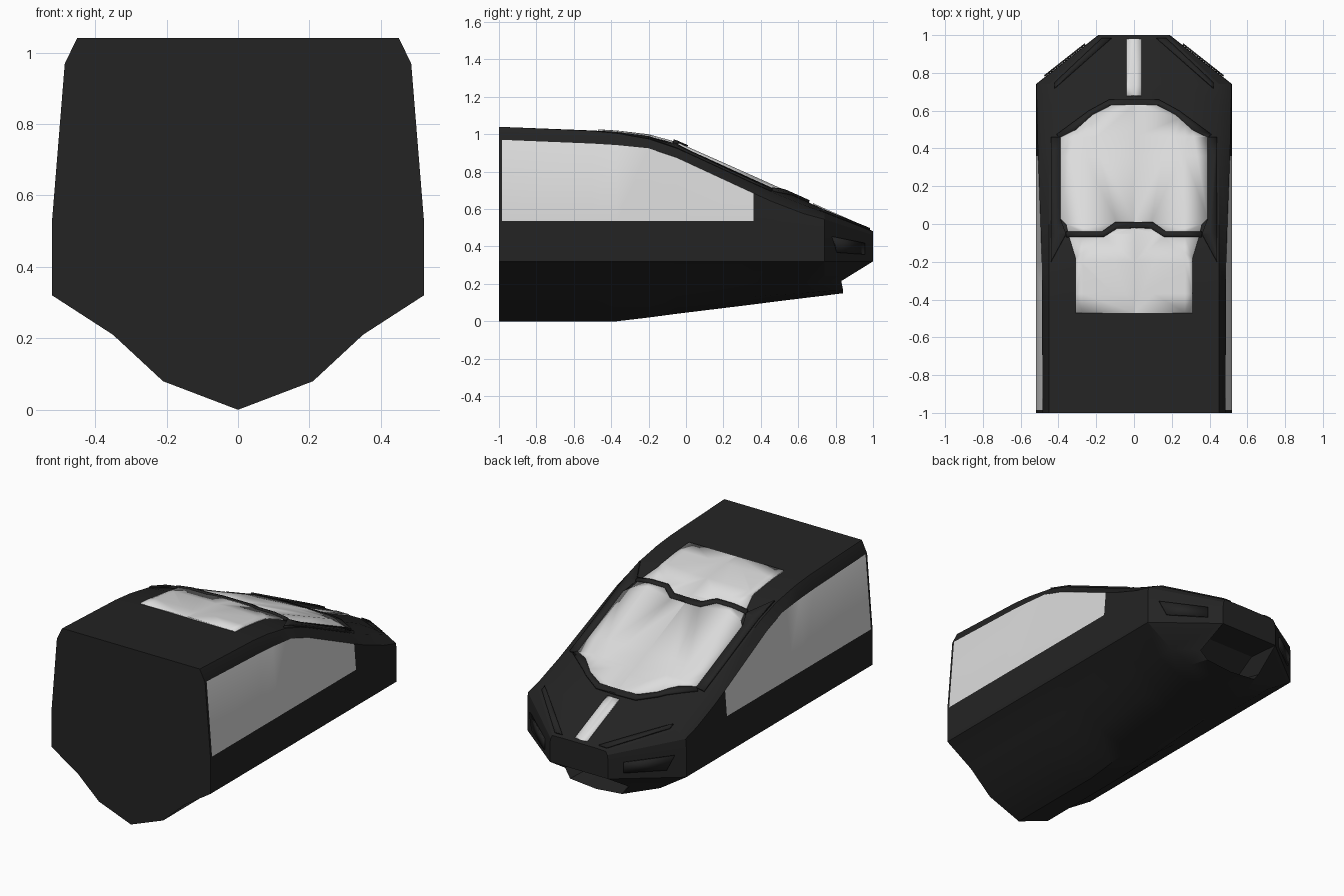
import bpy, bmesh
from mathutils import Vector

if "Cube" in bpy.data.objects:
    bpy.data.objects.remove(bpy.data.objects["Cube"])


def material(name, r, g, b):
    m = bpy.data.materials.new(name)
    m.diffuse_color = (r, g, b, 1)
    m.use_nodes = True
    m.node_tree.nodes["Principled BSDF"].inputs["Base Color"].default_value = m.diffuse_color
    return m


DARK = material("dark hull", 0.017, 0.017, 0.017)
GLASS = material("pale glass", 0.72, 0.72, 0.72)


def finish(name, bm, mats, angle=0.5):
    me = bpy.data.meshes.new(name)
    bm.to_mesh(me)
    bm.free()
    ob = bpy.data.objects.new(name, me)
    bpy.context.collection.objects.link(ob)
    for m in mats:
        me.materials.append(m)
    bpy.ops.object.select_all(action='DESELECT')
    ob.select_set(True)
    bpy.context.view_layer.objects.active = ob
    bpy.ops.object.shade_smooth_by_angle(angle=angle)
    return ob


# Hull stations: y, keel z, chine z, window top z, roof edge z, roof centre z
STATIONS = [
    (-1.0, 0.0, 0.08, 0.970, 1.040, 1.040),
    (-0.985, 0.0, 0.08, 0.970, 1.039, 1.039),
    (-0.5, 0.0, 0.08, 0.950, 1.018, 1.020),
    (-0.37, 0.0, 0.08, 0.942, 1.005, 1.012),
    (-0.2, 0.02, 0.09, 0.925, 0.975, 0.992),
    (-0.05, 0.04, 0.10, 0.875, 0.925, 0.950),
    (0.36, 0.09, 0.13, 0.685, 0.735, 0.768),
    (0.46, 0.103, 0.14, 0.640, 0.690, 0.723),
    (0.63, 0.124, 0.15, 0.575, 0.622, 0.647),
    (0.74, 0.137, 0.16, 0.545, 0.582, 0.597),
]


def half_section(y, keel, chine, win, edge, crown):
    """Right half of a hull section, from keel to roof centre."""
    f = max(0, (y - 0.36) / 0.38)
    z4 = 0.535 - 0.04 * f
    px = 0.52 - (win - z4) * 0.081
    return [(0, y, keel), (0.21, y, chine), (0.35, y, 0.21), (0.52, y, 0.32),
            (0.52, y, z4), (px, y, win), (0.45, y, edge), (0.27, y, crown), (0, y, crown)]


sections = [half_section(*s) for s in STATIONS]
# Nose: blunt front with the chin swept back to a lower lip
sections.append([(0, 0.84, 0.15), (0.17, 0.84, 0.165), (0.21, 0.83, 0.215), (0.19, 1, 0.32),
                 (0.19, 1, 0.43), (0.185, 1, 0.46), (0.175, 1, 0.48), (0.1, 1, 0.482), (0, 1, 0.482)])


def mirror_loop(half):
    """Full loop from a half profile whose first and last points lie on x = 0."""
    return half + [(-p[0],) + tuple(p[1:]) for p in half[-2:0:-1]]


# Hull with side windows
bm = bmesh.new()
rings = [[bm.verts.new(p) for p in mirror_loop(h)] for h in sections]
n = len(rings[0])
for i in range(len(rings) - 1):
    a, b = rings[i], rings[i + 1]
    for j in range(n):
        k = (j + 1) % n
        f = bm.faces.new((a[j], a[k], b[k], b[j]))
        if j in (4, n - 5 - 0 - 0) and 1 <= i <= 5:
            f.material_index = 1
bm.faces.new(rings[0])
end = rings[-1]
bm.faces.new(end[3:n - 2])                       # nose front
# Recessed intake under the nose
mouth = end[n - 3:] + end[:4]
inner = [bm.verts.new((v.co.x * 0.8, v.co.y - 0.16, 0.25 + (v.co.z - 0.25) * 0.75)) for v in mouth]
for j in range(len(mouth)):
    k = (j + 1) % len(mouth)
    bm.faces.new((mouth[j], mouth[k], inner[k], inner[j]))
bm.faces.new(inner)
bmesh.ops.recalc_face_normals(bm, faces=bm.faces)
finish("hull", bm, [DARK, GLASS])


def roof(x, y):
    """Height of the hull roof at x, y."""
    for a, b in zip(sections, sections[1:]):
        if y <= b[8][1]:
            break
    t = (y - a[8][1]) / (b[8][1] - a[8][1])
    e, q, c = (Vector(a[i]).lerp(Vector(b[i]), t) for i in (6, 7, 8))
    if abs(x) <= q.x:
        return c.z
    return q.z + (e.z - q.z) * (abs(x) - q.x) / (e.x - q.x)


def roof_plate(name, outline, mat, height, mirrored=True):
    """Flat outline draped over the roof, with a thin skirt."""
    bm = bmesh.new()
    pts = mirror_loop(outline) if mirrored else outline
    f = bm.faces.new([bm.verts.new((p[0], p[1], 0)) for p in pts])
    f.normal_update()
    if f.normal.z < 0:
        f.normal_flip()
    bmesh.ops.triangulate(bm, faces=bm.faces[:])
    cuts = [((0, s[0], 0), (0, 1, 0)) for s in STATIONS]
    cuts += [((x, 0, 0), (1, 0, 0)) for x in (-0.27, 0, 0.27)]
    for co, no in cuts:
        bmesh.ops.bisect_plane(bm, geom=bm.verts[:] + bm.edges[:] + bm.faces[:],
                               plane_co=co, plane_no=no)
    for v in bm.verts:
        v.co.z = roof(v.co.x, v.co.y) + height
    ob = finish(name, bm, [mat])
    mod = ob.modifiers.new("thickness", 'SOLIDIFY')
    mod.thickness = height - 0.001
    mod.offset = -1


# Roof glazing
roof_plate("windscreen", [(0, 0.63), (0.12, 0.63), (0.22, 0.58), (0.24, 0.56), (0.31, 0.50),
                          (0.39, 0.46), (0.39, 0.03), (0.36, 0.0), (0.35, -0.045),
                          (0.17, -0.045), (0.09, 0.005), (0, 0.005)], GLASS, 0.009)
roof_plate("roof_window", [(0, -0.02), (0.09, -0.02), (0.16, -0.065), (0.345, -0.065),
                           (0.31, -0.18), (0.31, -0.47), (0, -0.47)], GLASS, 0.008)
roof_plate("nose_light_strip", [(0, 0.98), (0.04, 0.98), (0.04, 0.68), (0, 0.68)], GLASS, 0.007)

# Stepped bar between windscreen and roof window, and sill below the windscreen
roof_plate("window_bar", [(0, 0.01), (0.10, 0.01), (0.17, -0.04), (0.36, -0.04),
                          (0.36, -0.066), (0.16, -0.066), (0.09, -0.02), (0, -0.02)], DARK, 0.018)
roof_plate("windscreen_sill", [(0, 0.66), (0.13, 0.66), (0.24, 0.60), (0.41, 0.475), (0.39, 0.46),
                               (0.31, 0.50), (0.22, 0.58), (0.12, 0.63), (0, 0.63)], DARK, 0.014)

for side, s in (("right", 1), ("left", -1)):
    # Roof rails beside the windscreen and brow strips along the nose edge
    roof_plate(side + "_roof_rail", [(s * 0.39, 0.46), (s * 0.44, 0.46), (s * 0.44, -0.2),
                                     (s * 0.36, -0.05), (s * 0.39, 0.03)], DARK, 0.012, False)
    roof_plate(side + "_nose_brow", [(s * 0.42, 0.72), (s * 0.42, 0.75), (s * 0.17, 0.985),
                                     (s * 0.12, 0.985)], DARK, 0.01, False)
    # Cheek panel on the slanted side of the nose
    low_a, low_b = Vector(sections[-2][3]), Vector(sections[-1][3])
    top_a, top_b = Vector(sections[-2][4]), Vector(sections[-1][4])
    bm = bmesh.new()
    vs = []
    for u, v in ((0.25, 0.3), (0.8, 0.3), (0.8, 0.8), (0.15, 0.8)):
        p = low_a.lerp(low_b, u).lerp(top_a.lerp(top_b, u), v) + Vector((0.006, 0.008, 0))
        vs.append(bm.verts.new((s * p.x, p.y, p.z)))
    f = bm.faces.new(vs)
    f.normal_update()
    if f.normal.y < 0:
        f.normal_flip()
    panel = finish(side + "_cheek_panel", bm, [DARK])
    mod = panel.modifiers.new("thickness", 'SOLIDIFY')
    mod.thickness = 0.009
    mod.offset = -1
